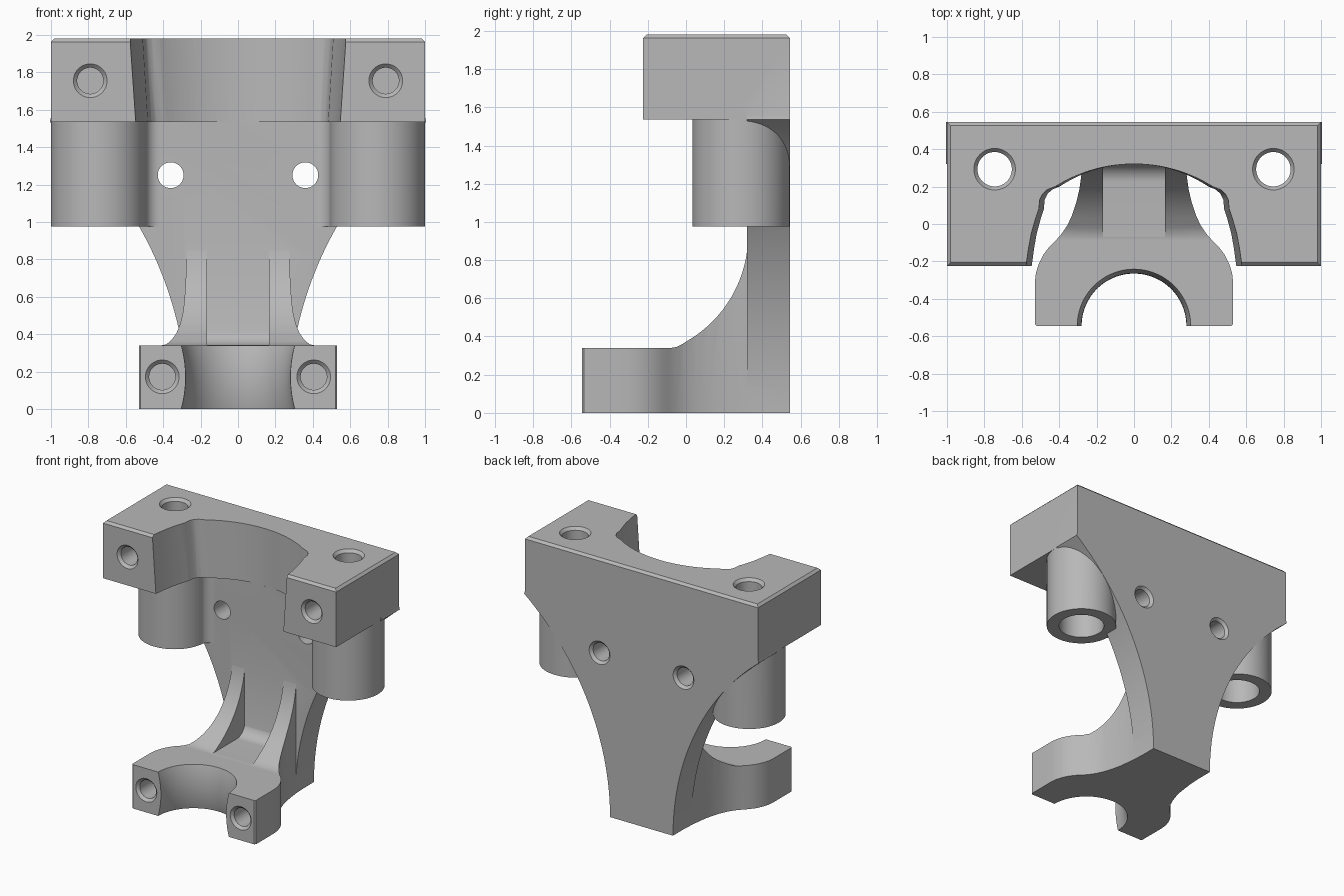
import bpy, bmesh
from math import sin, cos, pi, radians, sqrt
from mathutils import Vector

cube = bpy.data.objects.get("Cube")
if cube:
    bpy.data.objects.remove(cube, do_unlink=True)

grey = bpy.data.materials.new("plain grey")
grey.use_nodes = True
GREY = (0.48, 0.48, 0.48, 1)
grey.diffuse_color = GREY
grey.node_tree.nodes["Principled BSDF"].inputs["Base Color"].default_value = GREY

# Maps (u, v, along) to x, y, z for each extrusion axis
PLACE = {"x": lambda u, v, w: (w, u, v),
         "y": lambda u, v, w: (u, w, v),
         "z": lambda u, v, w: (u, v, w)}


def loft(name, rings):
    """Closed solid through a stack of matching rings of points."""
    bm = bmesh.new()
    loops = [[bm.verts.new(p) for p in ring] for ring in rings]
    n = len(loops[0])
    for a, b in zip(loops, loops[1:]):
        for i in range(n):
            j = (i + 1) % n
            bm.faces.new((a[i], a[j], b[j], b[i]))
    bm.faces.new(loops[0])
    bm.faces.new(loops[-1])
    bmesh.ops.recalc_face_normals(bm, faces=bm.faces)
    mesh = bpy.data.meshes.new(name)
    bm.to_mesh(mesh)
    bm.free()
    mesh.materials.append(grey)
    ob = bpy.data.objects.new(name, mesh)
    bpy.context.collection.objects.link(ob)
    return ob


def prism(name, pts, axis, start, end):
    return loft(name, [[PLACE[axis](u, v, w) for u, v in pts] for w in (start, end)])


def turned(name, u, v, axis, profile, n=64):
    """Round solid about an axis; profile lists (position along axis, radius)."""
    return loft(name, [[PLACE[axis](u + r * cos(2 * pi * i / n), v + r * sin(2 * pi * i / n), w)
                        for i in range(n)] for w, r in profile])


def mirrored(half):
    return half + [(-x, y) for x, y in reversed(half) if abs(x) > 1e-6]


def boolean(target, other, op):
    mod = target.modifiers.new("bool", "BOOLEAN")
    mod.operation, mod.solver, mod.object = op, "EXACT", other
    bpy.ops.object.select_all(action="DESELECT")
    bpy.context.view_layer.objects.active = target
    target.select_set(True)
    bpy.ops.object.modifier_apply(modifier=mod.name)
    bpy.data.objects.remove(other, do_unlink=True)


def cut(target, other):
    boolean(target, other, "DIFFERENCE")


def add(target, other):
    boolean(target, other, "UNION")


def inset_box(w, y0, y1):
    return [(-w, y0), (w, y0), (w, y1), (-w, y1)]


# Top block with a chamfered upper rim
FRONT, BACK, UNDER, TOP, C = -0.225, 0.545, 1.535, 1.98, 0.018
block_rings = [(UNDER, 0), (TOP - C, 0), (TOP, C)]
bracket = loft("bracket", [[(x, y, z) for x, y in inset_box(1 - d, FRONT + d, BACK - d)]
                           for z, d in block_rings])

# Back plate with sides sweeping inward to the foot
R = 1.968
plate_half = [(0.27 + R - sqrt(R * R - z * z), z) for z in [UNDER * i / 40 for i in range(41)]]
plate_half.append((0.99, 1.6))
add(bracket, prism("back_plate", mirrored(plate_half), "y", 0.32, BACK))

# Round bosses under the block, blended into the plate
BX, BY, BR = 0.745, 0.288, 0.255
for s in (-1, 1):
    add(bracket, turned("boss", s * BX, BY, "z", [(0.975, BR), (1.6, BR)], 96))
    blend = [(0.6, 0.42), (0.6, 0.2), (0.505, 0.2)]
    blend += [(0.42 + 0.075 * cos(a), 0.245 + 0.075 * sin(a))
              for a in [pi / 2 * i / 8 for i in range(9)]]
    blend.append((0.42, 0.42))
    add(bracket, prism("boss_blend", [(s * x, y) for x, y in blend], "z", 0.975, 1.6))

# Tapered opening through the block
opening = [(0.60, -0.4), (0.578, -0.22), (0.565, -0.13), (0.55, -0.05), (0.527, 0.03),
           (0.51, 0.08), (0.505, 0.13), (0.49, 0.16), (0.465, 0.183)]
AR = 0.795
opening += [(x, 0.321 - AR + sqrt(AR * AR - x * x)) for x in [0.42 * (1 - i / 14) for i in range(15)]]
outline = mirrored(opening)
cut(bracket, loft("opening_cutter", [[(x * k, y, z) for x, y in outline]
                                     for z, k in ((UNDER - 0.002, 0.945), (TOP + 0.1, 1.01))]))

# Clamp foot and ribs share one plan outline
plan = [(0.52, -0.545), (0.53, -0.535), (0.53, -0.31), (0.524, -0.26), (0.508, -0.21),
        (0.485, -0.165), (0.455, -0.125), (0.42, -0.09), (0.385, -0.05), (0.355, -0.005),
        (0.33, 0.05), (0.31, 0.11), (0.293, 0.18), (0.283, 0.25), (0.275, 0.32), (0.27, 0.42)]
foot = prism("foot", mirrored(plan), "z", 0, 0.9)

# Curved front edge of the ribs
FLOOR, RR = 0.34, 0.64
rib = [(-0.8, FLOOR), (-0.08, FLOOR), (-0.05, 0.345), (-0.02, 0.36)]
rib += [(-0.315 + RR * cos(a), 0.93 - RR * sin(a))
        for a in [radians(60 - 2.5 * i) for i in range(25)]]
rib += [(0.325, 1.2), (-0.8, 1.2)]
cut(foot, prism("rib_cutter", rib, "x", -0.8, 0.8))

# Channel between the ribs, rounded where floor meets plate
channel = [(-0.07, FLOOR + 0.0005)]
channel += [(0.225 + 0.1 * sin(a), FLOOR + 0.1005 - 0.1 * cos(a))
            for a in [pi / 2 * i / 12 for i in range(13)]]
channel += [(0.325, 1.2), (-0.07, 1.2)]
cut(foot, prism("channel_cutter", channel, "x", -0.167, 0.167))

# Waisted bore of the clamp
waist = [(-0.01 + 0.36 * i / 12, 0.28 + 0.026 * (i / 6 - 1) ** 2) for i in range(13)]
cut(foot, turned("bore_cutter", 0, -0.545, "z", waist, 96))
add(bracket, foot)

# Countersunk holes, each mirrored left and right
for s in (-1, 1):
    cut(bracket, turned("post_hole", s * BX, BY + 0.005, "z",
                        [(1.4, 0.092), (TOP - 0.022, 0.092), (TOP + 0.001, 0.112), (2.1, 0.112)]))
    cut(bracket, turned("boss_socket", s * BX, BY, "z", [(0.9, 0.165), (1.53, 0.165)]))
    cut(bracket, turned("block_hole", s * 0.79, 1.755, "y",
                        [(-0.4, 0.09), (FRONT, 0.09), (FRONT + 0.02, 0.07), (0.05, 0.07)]))
    cut(bracket, turned("clamp_hole", s * 0.405, 0.172, "y",
                        [(-0.7, 0.09), (-0.545, 0.09), (-0.525, 0.07), (-0.28, 0.07)]))
    cut(bracket, turned("plate_hole", s * 0.36, 1.25, "y",
                        [(0.1, 0.069), (BACK - 0.02, 0.069), (BACK, 0.089), (0.7, 0.089)]))

# Smooth curved walls, crisp edges
bpy.ops.object.select_all(action="DESELECT")
bpy.context.view_layer.objects.active = bracket
bracket.select_set(True)
bpy.ops.object.shade_smooth_by_angle(angle=radians(25))
